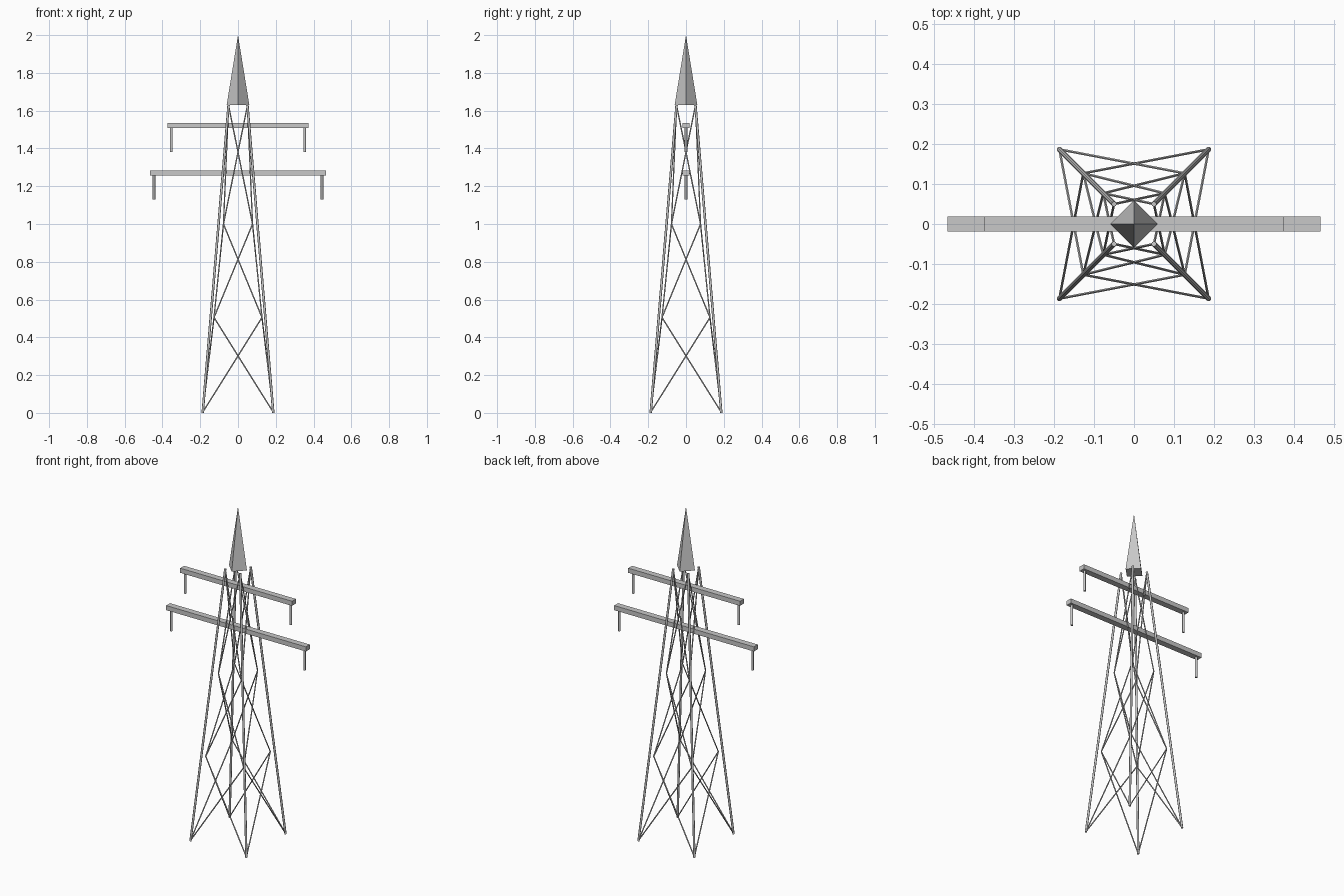
import bpy, math
from mathutils import Vector

if "Cube" in bpy.data.objects:
    bpy.data.objects.remove(bpy.data.objects["Cube"])

steel = bpy.data.materials.new("galvanised_grey")
steel.diffuse_color = (0.58, 0.58, 0.58, 1)
steel.use_nodes = True
steel.node_tree.nodes["Principled BSDF"].inputs["Base Color"].default_value = steel.diffuse_color


def finish(name):
    ob = bpy.context.object
    ob.name = name
    ob.data.materials.append(steel)
    return ob


def rod(name, a, b, radius, sides):
    """Straight round bar between two points."""
    a, b = Vector(a), Vector(b)
    d = b - a
    bpy.ops.mesh.primitive_cylinder_add(vertices=sides, radius=radius, depth=d.length,
                                        location=(a + b) / 2)
    ob = finish(name)
    ob.rotation_euler = d.to_track_quat('Z', 'Y').to_euler()
    bpy.ops.object.shade_smooth_by_angle(angle=math.radians(50))
    return ob


# Four main legs leaning inwards
for sx in (-1, 1):
    for sy in (-1, 1):
        rod("leg", (sx * 0.187, sy * 0.187, 0.0), (sx * 0.05, sy * 0.05, 1.63), 0.0065, 8)

# Crossed lattice braces on all four sides: (half width, height) of each level
levels = [(0.187, 0.003), (0.127, 0.505), (0.077, 1.0), (0.05, 1.628)]
for (w0, z0), (w1, z1) in zip(levels, levels[1:]):
    for side in (-1, 1):
        for s in (-1, 1):
            rod("front_back_brace", (s * w0, side * w0, z0), (-s * w1, side * w1, z1), 0.0035, 6)
            rod("side_brace", (side * w0, s * w0, z0), (side * w1, -s * w1, z1), 0.0035, 6)

# Cross arms with hanging insulators: (half length, height, insulator x)
for half, z, ix in ((0.467, 1.27, 0.445), (0.374, 1.521, 0.353)):
    bpy.ops.mesh.primitive_cube_add(size=1, location=(0, 0, z))
    arm = finish("cross_arm")
    arm.scale = (half * 2, 0.037, 0.028)
    for s in (-1, 1):
        rod("insulator", (s * ix, 0, z - 0.14), (s * ix, 0, z), 0.007, 8)

# Four-sided pointed cap, corners on the axes
bpy.ops.mesh.primitive_cone_add(vertices=4, radius1=0.06, radius2=0, depth=0.37,
                                location=(0, 0, 1.815))
finish("peak_cap")
